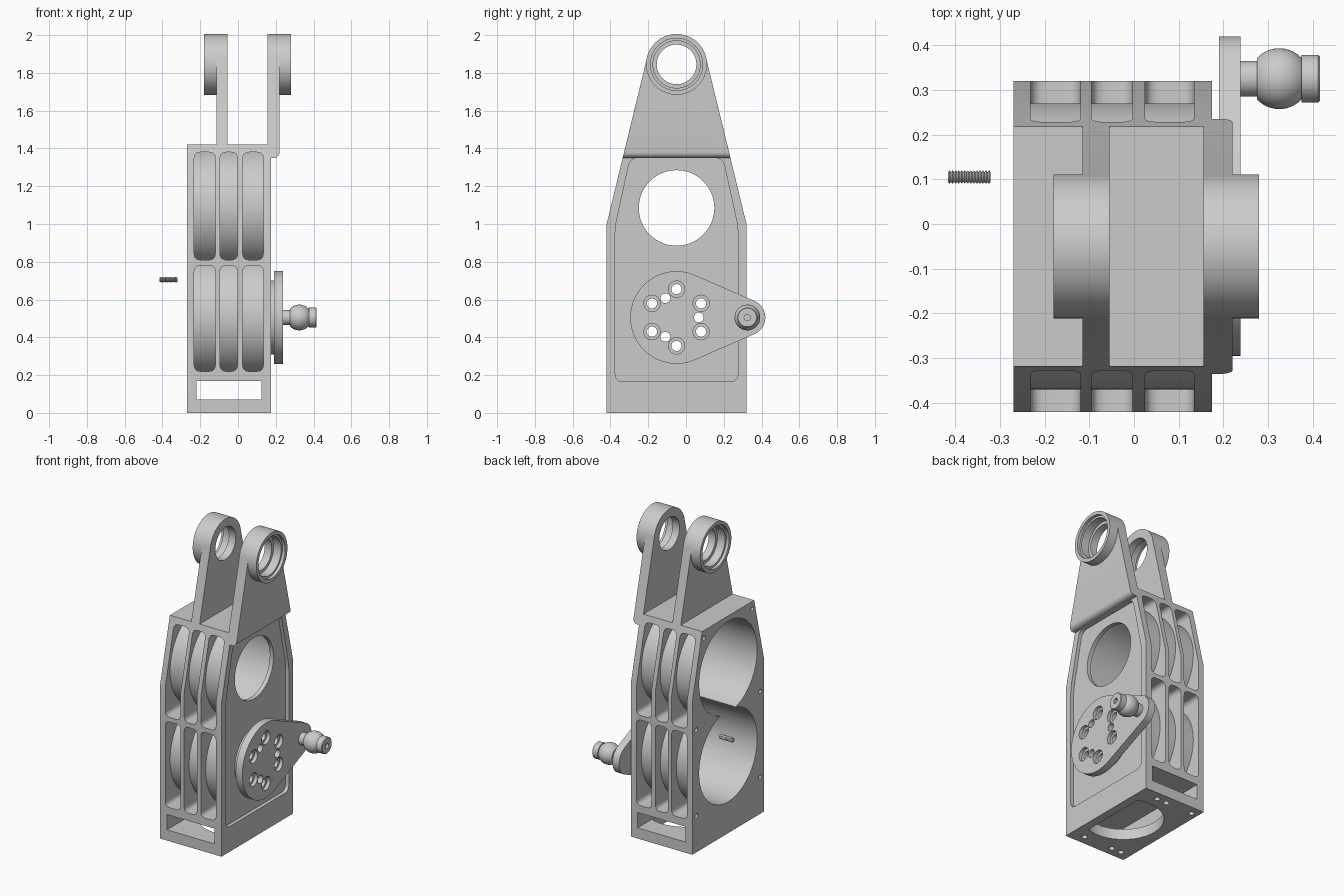
import bpy, bmesh, math
from mathutils import Vector

old = bpy.data.objects.get("Cube")
if old:
    bpy.data.objects.remove(old, do_unlink=True)

grey = bpy.data.materials.new("machined grey")
grey.use_nodes = True
COLOUR = (0.6, 0.6, 0.6, 1)
grey.diffuse_color = COLOUR
grey.node_tree.nodes["Principled BSDF"].inputs["Base Color"].default_value = COLOUR

YC = -0.05                      # mid plane of the housing
LOW, HIGH = 0.505, 1.085        # bore heights
EYE_Z = 1.845                   # height of the arm eyes
SLOPE = 0.2417                  # side taper
PLACE = {"x": lambda a, b, t: (t, a, b),
         "y": lambda a, b, t: (a, t, b),
         "z": lambda a, b, t: (a, b, t)}


def finish(name, bm):
    bmesh.ops.recalc_face_normals(bm, faces=bm.faces)
    mesh = bpy.data.meshes.new(name)
    bm.to_mesh(mesh)
    bm.free()
    mesh.materials.append(grey)
    obj = bpy.data.objects.new(name, mesh)
    bpy.context.collection.objects.link(obj)
    return obj


def prism(name, pts, axis, lo, hi):
    """Extrude a flat outline along an axis."""
    bm = bmesh.new()
    ends = [[bm.verts.new(PLACE[axis](a, b, t)) for a, b in pts] for t in (lo, hi)]
    for ring in ends:
        bm.faces.new(ring)
    n = len(pts)
    for i in range(n):
        j = (i + 1) % n
        bm.faces.new((ends[0][i], ends[0][j], ends[1][j], ends[1][i]))
    return finish(name, bm)


def arc(a, b, r, start=0, end=360, n=64):
    full = end - start == 360
    steps = [math.radians(start + (end - start) * i / (n if full else n - 1)) for i in range(n)]
    return [(a + r * math.cos(t), b + r * math.sin(t)) for t in steps]


def rounded(corners, r, n=6):
    """Replace each corner by a soft curve."""
    pts = [Vector(c) for c in corners]
    out = []
    for i, p in enumerate(pts):
        s = p + (pts[i - 1] - p).normalized() * r
        e = p + (pts[(i + 1) % len(pts)] - p).normalized() * r
        for k in range(n + 1):
            t = k / n
            out.append(tuple(s * (1 - t) ** 2 + p * 2 * t * (1 - t) + e * t * t))
    return out


def rod(a, b, r, lo, hi, axis="x", n=64):
    return prism("rod", arc(a, b, r, n=n), axis, lo, hi)


def boolean(obj, tool, op="DIFFERENCE"):
    mod = obj.modifiers.new("boolean", "BOOLEAN")
    mod.operation, mod.solver, mod.object = op, "EXACT", tool
    bpy.context.view_layer.objects.active = obj
    bpy.ops.object.modifier_apply(modifier=mod.name)
    bpy.data.objects.remove(tool, do_unlink=True)


def lathe(name, profile, y, z, n=48):
    """Revolve (x, radius) points about an x-wise axis."""
    bm = bmesh.new()
    rings = []
    for x, r in profile:
        pts = arc(y, z, r, n=n) if r else [(y, z)]
        rings.append([bm.verts.new((x, a, b)) for a, b in pts])
    for p, q in zip(rings, rings[1:]):
        for i in range(n):
            j = (i + 1) % n
            ids = [p[i % len(p)], p[j % len(p)], q[j % len(q)], q[i % len(q)]]
            bm.faces.new(list(dict.fromkeys(ids)))
    return finish(name, bm)


def half(z):
    return 0.37 - max(0, z - 1) * SLOPE


def mirrored(points):
    """Close an outline given by (half width, z) points, bottom to top."""
    return [(YC + h, z) for h, z in points] + [(YC - h, z) for h, z in reversed(points)]


# Housing block with tapered shoulders
body = prism("housing", mirrored([(0.37, 0), (0.37, 1), (half(1.42), 1.42)]), "x", -0.27, 0.175)

# Shallow recess on the crank side
recess = rounded(mirrored([(0.325, 0.165), (0.325, 0.985), (0.245, 1.35)]), 0.045)
boolean(body, prism("recess", recess, "x", 0.152, 0.3))

# Two overlapping bores, and their openings through the wall
for z in (LOW, HIGH):
    boolean(body, rod(YC, z, 0.3, -0.4, 0.125, n=96))
    boolean(body, rod(YC, z, 0.2, 0.05, 0.3))

# Six pockets through front and back, stopped by the bore shells
for x0, x1 in ((-0.232, -0.12), (-0.095, -0.003), (0.025, 0.134)):
    for z0, z1, zc in ((0.22, 0.78, LOW), (0.81, 1.38, HIGH)):
        box = [(x0, z0), (x1, z0), (x1, z1), (x0, z1)]
        pocket = prism("pocket", rounded(box, 0.035), "y", -0.6, 0.6)
        boolean(pocket, rod(YC, zc, 0.32, -0.5, 0.5, n=96))
        boolean(body, pocket)

# Base slot and the round opening under it
slot = [(-0.22, 0.07), (0.125, 0.07), (0.125, 0.17), (-0.22, 0.17)]
boolean(body, prism("slot", slot, "y", -0.6, 0.6))
opening = [(min(x, 0.12), y) for x, y in arc(0.04, YC, 0.24)]
boolean(body, prism("opening", opening, "z", -0.1, 0.1))

# Screw holes in the base and the open side
for side, xs in ((1, (-0.225, -0.03, 0.04)), (-1, (-0.2, -0.13, 0.08))):
    for x in xs:
        boolean(body, rod(x, YC + side * 0.31, 0.018, -0.1, 0.05, "z", 20))
    for h, z in ((0.33, 0.24), (0.33, 0.8), (0.25, 1.37)):
        boolean(body, rod(YC + side * h, z, 0.014, -0.4, -0.245, "x", 20))


# Two arms with bored eyes
def arm(name, inner, outer, eye, base):
    tilt = math.degrees(math.atan(SLOPE))
    outline = [(YC - half(base), base), (YC + half(base), base)]
    outline += arc(YC, EYE_Z, 0.16, tilt, 180 - tilt, 40)
    obj = prism(name, outline, "x", inner, outer)
    if base < 1.4:              # rounded lower lip of the overhanging arm
        bm = bmesh.new()
        bm.from_mesh(obj.data)
        lip = [e for e in bm.edges
               if all(abs(v.co.x - outer) < 1e-4 and abs(v.co.z - base) < 1e-4 for v in e.verts)]
        bmesh.ops.bevel(bm, geom=lip, offset=0.03, segments=6, profile=0.5, affect="EDGES")
        bm.to_mesh(obj.data)
        bm.free()
    boolean(obj, rod(YC, EYE_Z, 0.161, inner, eye), "UNION")
    boolean(obj, rod(YC, EYE_Z, 0.105, -0.5, 0.5))
    step = math.copysign(1, eye - inner)
    for r, depth in ((0.125, 0.075), (0.138, 0.02)):
        boolean(obj, rod(YC, EYE_Z, r, eye - step * depth, eye + step * 0.1))
    return obj


arms = [arm("left_arm", 0.155, 0.22, 0.28, 1.35),
        arm("right_arm", -0.055, -0.115, -0.18, 1.41)]

# Crank plate with hub and inner flange
KNOB_Y = 0.325
bend = math.degrees(math.acos(0.4))
plate = arc(YC, LOW, 0.245, bend, 360 - bend, 64) + arc(KNOB_Y, LOW, 0.095, -bend, bend, 32)
crank = prism("crank_plate", plate, "x", 0.19, 0.238)
hub = lathe("crank_hub", [(0.095, 0), (0.095, 0.25), (0.12, 0.25), (0.12, 0.196),
                          (0.19, 0.196), (0.19, 0)], YC, LOW, 64)


def ring_points(radius, count, first):
    for i in range(count):
        t = math.radians(first + 360 * i / count)
        yield YC + radius * math.cos(t), LOW + radius * math.sin(t)


for y, z in ring_points(0.15, 6, 30):
    boolean(crank, rod(y, z, 0.043, 0.215, 0.3, n=32))
    for part in (crank, hub):
        boolean(part, rod(y, z, 0.027, 0, 0.4, n=32))
for y, z in ring_points(0.118, 3, 0):
    for part in (crank, hub):
        boolean(part, rod(y, z, 0.026, 0, 0.4, n=32))

# Ball knob with a collar at its tip
ball = [(0.325 + dx, math.sqrt(0.068 ** 2 - dx ** 2))
        for dx in (0.05 * (i / 8 - 1) for i in range(17))]
knob = lathe("ball_knob", [(0.23, 0), (0.23, 0.04), (0.275, 0.04)] + ball +
             [(0.375, 0.053), (0.412, 0.053), (0.416, 0.049), (0.416, 0.017),
              (0.4, 0.017), (0.4, 0)], KNOB_Y, LOW)

# Small loose threaded screw
thread = [(-0.416, 0)]
for i in range(14):
    x = -0.416 + i * 0.0068
    thread += [(x, 0.011), (x + 0.0034, 0.015)]
screw = lathe("threaded_screw", thread + [(-0.321, 0.011), (-0.321, 0)], 0.105, 0.705, 20)

# Smooth round surfaces, keep edges crisp
bpy.ops.object.select_all(action="DESELECT")
for obj in [body, crank, hub, knob, screw] + arms:
    obj.select_set(True)
bpy.context.view_layer.objects.active = body
bpy.ops.object.shade_smooth_by_angle(angle=math.radians(30))
